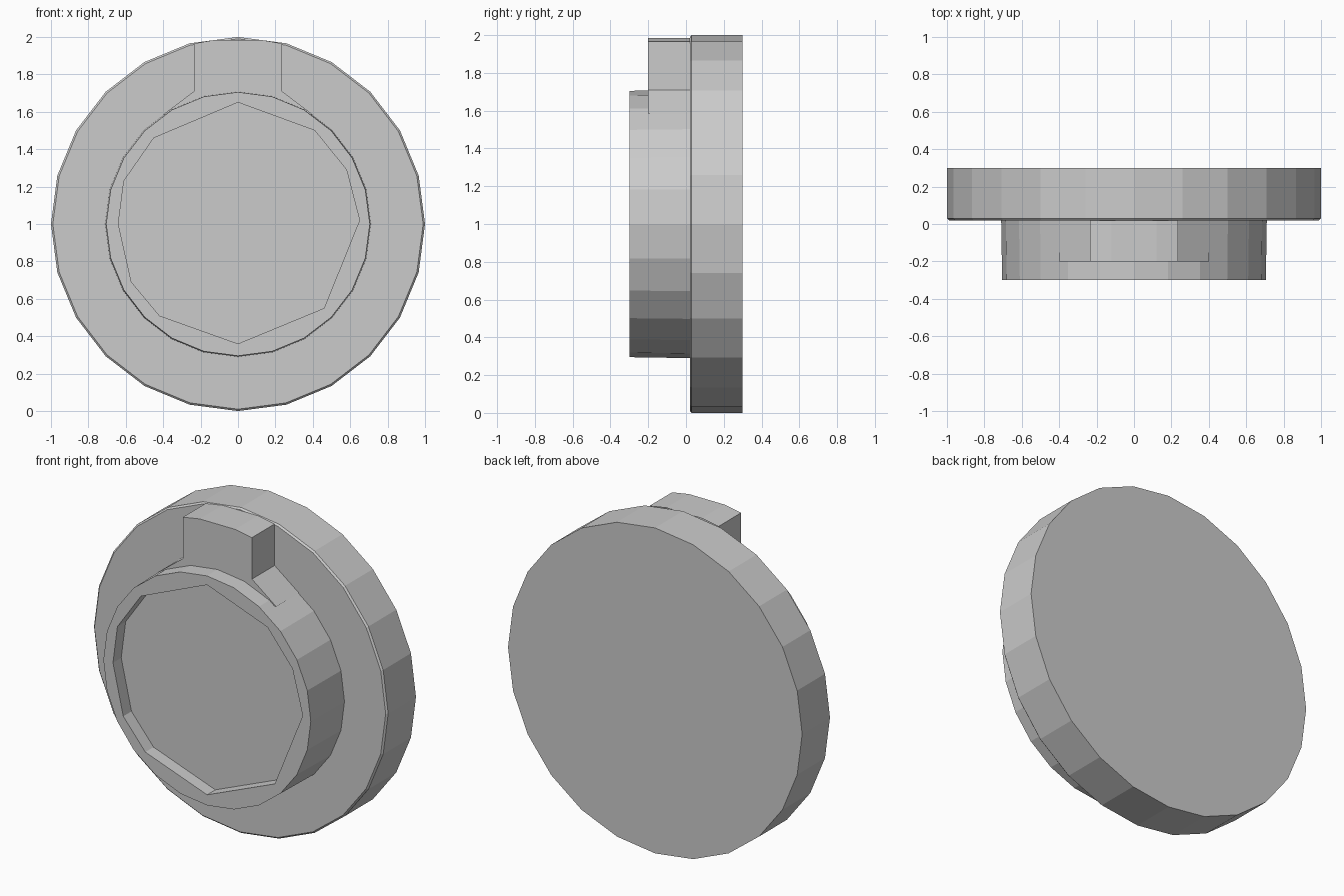
import bpy, bmesh, math

if "Cube" in bpy.data.objects:
    bpy.data.objects.remove(bpy.data.objects["Cube"])

SIDES = 24
CZ = 1.0


def finish(bm, name):
    bmesh.ops.recalc_face_normals(bm, faces=bm.faces)
    mesh = bpy.data.meshes.new(name)
    bm.to_mesh(mesh)
    bm.free()
    obj = bpy.data.objects.new(name, mesh)
    bpy.context.scene.collection.objects.link(obj)
    return obj


def loop(bm, points, y):
    return [bm.verts.new((x, y, z)) for x, z in points]


def circle(r):
    return [(r * math.cos(2 * math.pi * i / SIDES),
             CZ + r * math.sin(2 * math.pi * i / SIDES)) for i in range(SIDES)]


def skin(bm, a, b):
    n = len(a)
    for i in range(n):
        j = (i + 1) % n
        bm.faces.new((a[i], a[j], b[j], b[i]))


def loop_edges(bm, verts):
    return [bm.edges.get((verts[i - 1], verts[i])) for i in range(len(verts))]


# Stepped round body: disc, shoulder and hub in one closed skin
bm = bmesh.new()
rings = [loop(bm, circle(r), y) for r, y in
         [(1.0, 0.30), (1.0, 0.03), (0.99, 0.02), (0.71, 0.02), (0.705, -0.30)]]
bm.faces.new(rings[0])
for a, b in zip(rings, rings[1:]):
    skin(bm, a, b)

# Shallow faceted recess in the hub front
recess = [(0, 1.65), (0.41, 1.5), (0.58, 1.29), (0.65, 1.02), (0.46, 0.55),
          (0, 0.36), (-0.42, 0.51), (-0.57, 0.69), (-0.64, 1.0),
          (-0.61, 1.23), (-0.45, 1.46)]
lip = loop(bm, recess, -0.30)
floor = loop(bm, recess, -0.22)
skin(bm, lip, floor)
bm.faces.new(floor)
bmesh.ops.triangle_fill(
    bm, use_beauty=True, use_dissolve=False, normal=(0, -1, 0),
    edges=loop_edges(bm, rings[-1]) + loop_edges(bm, lip))
finish(bm, "round_body")

# Locating tab above the hub, flared where it meets the hub
bm = bmesh.new()
half = [(0.40, 1.585), (0.235, 1.71), (0.235, 1.965), (0.12, 1.985)]
outline = half + [(-x, z) for x, z in reversed(half)]
front = loop(bm, outline, -0.20)
back = loop(bm, outline, 0.02)
bm.faces.new(front)
for i in range(len(outline) - 1):
    bm.faces.new((front[i], front[i + 1], back[i + 1], back[i]))
finish(bm, "top_tab")
